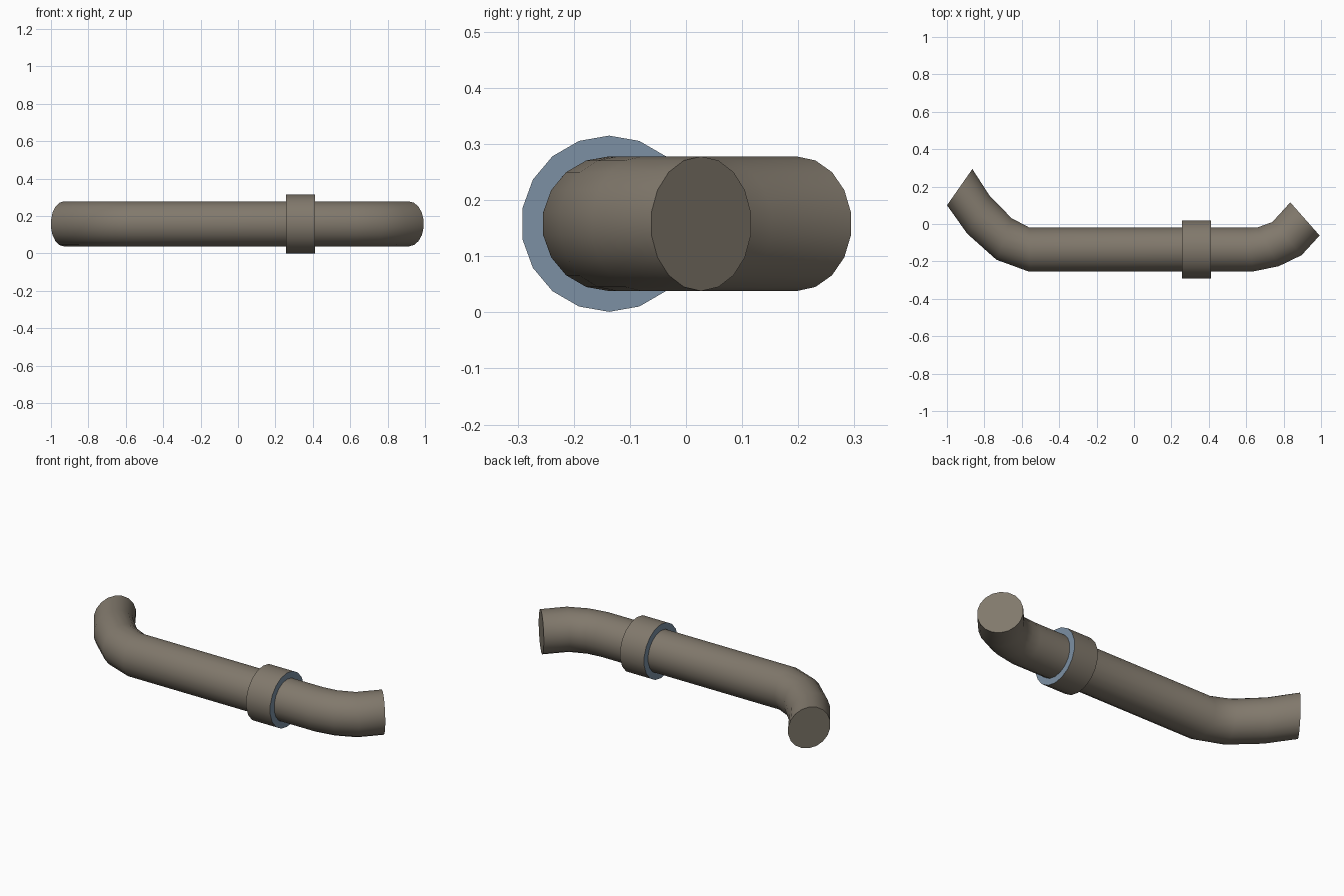
import bpy, bmesh, math

if "Cube" in bpy.data.objects:
    bpy.data.objects.remove(bpy.data.objects["Cube"])

SIDES = 18
AXIS_Y, AXIS_Z = -0.137, 0.158


def material(name, rgb):
    m = bpy.data.materials.new(name)
    m.diffuse_color = (*rgb, 1)
    m.use_nodes = True
    m.node_tree.nodes["Principled BSDF"].inputs["Base Color"].default_value = m.diffuse_color
    return m


brown = material("weathered brown", (0.22, 0.19, 0.15))
blue = material("slate blue", (0.20, 0.28, 0.37))


def ring(bm, x, y, angle, r):
    """Upright circle whose normal is turned by angle (degrees) about z."""
    a = math.radians(angle)
    side = (-math.sin(a), math.cos(a))
    verts = []
    for i in range(SIDES):
        t = 2 * math.pi * i / SIDES
        s = r * math.sin(t)
        verts.append(bm.verts.new((x + side[0] * s, y + side[1] * s,
                                   AXIS_Z + r * math.cos(t))))
    return verts


def bridge(bm, a, b):
    faces = []
    for i in range(SIDES):
        j = (i + 1) % SIDES
        faces.append(bm.faces.new((a[i], a[j], b[j], b[i])))
    return faces


def finish(bm, name, mats):
    bmesh.ops.recalc_face_normals(bm, faces=bm.faces[:])
    me = bpy.data.meshes.new(name)
    bm.to_mesh(me)
    bm.free()
    for m in mats:
        me.materials.append(m)
    ob = bpy.data.objects.new(name, me)
    bpy.context.collection.objects.link(ob)
    bpy.context.view_layer.objects.active = ob
    ob.select_set(True)
    bpy.ops.object.shade_smooth_by_angle(angle=math.radians(40))
    ob.select_set(False)


# Bent pipe: x, y and heading of each ring from left end to right end
path = [(-0.932, 0.197, -35), (-0.832, 0.05, -30), (-0.695, -0.08, -20),
        (-0.56, AXIS_Y, 0), (0.62, AXIS_Y, 7), (0.717, -0.122, 29),
        (0.818, -0.078, 41.5), (0.914, 0.027, 41.5)]
bm = bmesh.new()
rings = [ring(bm, x, y, a, 0.12) for x, y, a in path]
for a, b in zip(rings, rings[1:]):
    bridge(bm, a, b)
bm.faces.new(rings[0])
bm.faces.new(rings[-1])
finish(bm, "bent_pipe", [brown])

# Coupling collar with blue end rings
bm = bmesh.new()
outer = [ring(bm, x, AXIS_Y, 0, 0.157) for x in (0.257, 0.412)]
inner = [ring(bm, x, AXIS_Y, 0, 0.119) for x in (0.257, 0.412)]
bridge(bm, *outer)
bridge(bm, *inner)
for o, i in zip(outer, inner):
    for f in bridge(bm, o, i):
        f.material_index = 1
finish(bm, "coupling_collar", [brown, blue])
